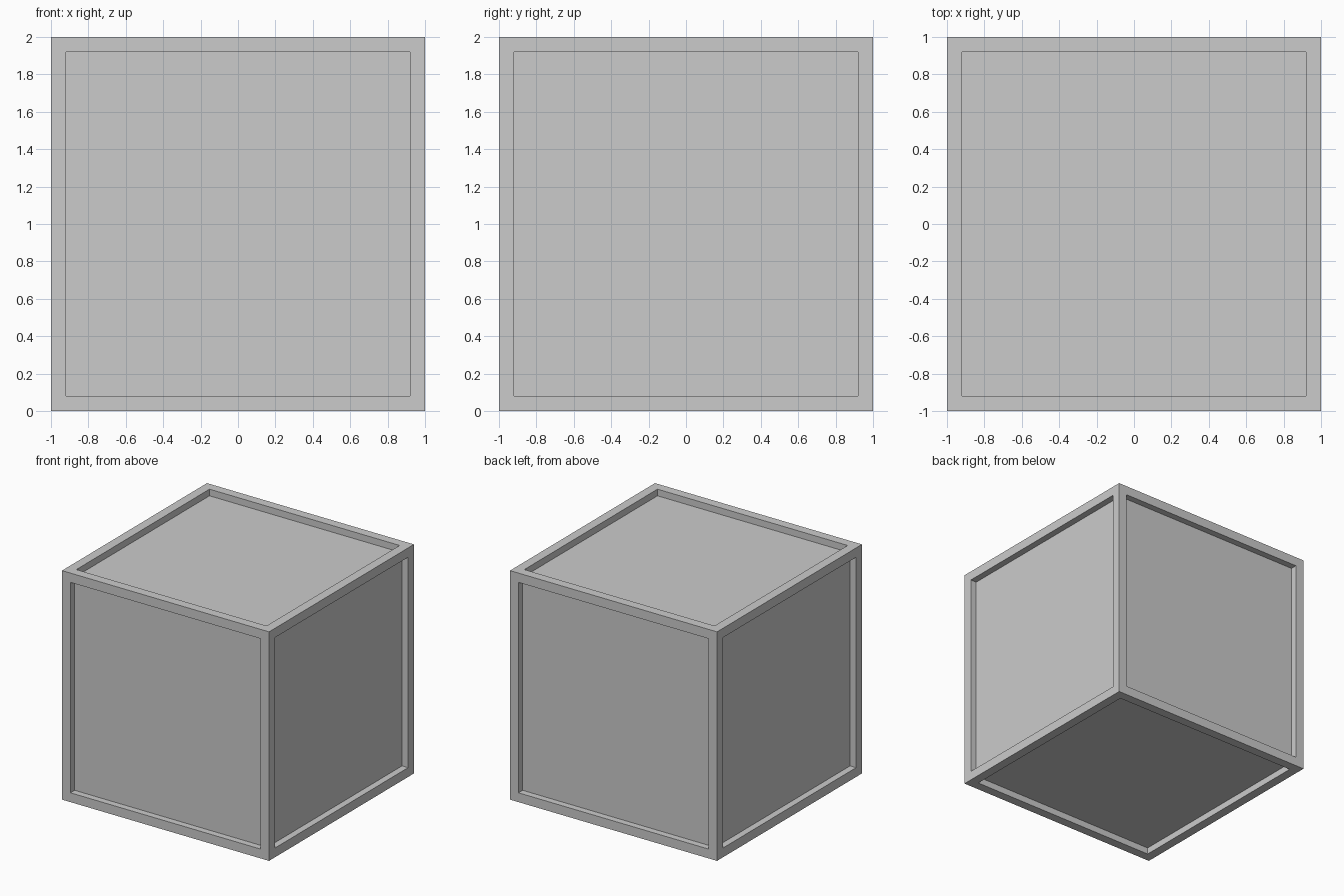
import bpy
import bmesh

HALF = 1.0       # half the side of the cube
BORDER = 0.115   # width of the frame around each panel
DEPTH = 0.058    # depth of the sunken panels

# Remove the default cube
default = bpy.data.objects.get("Cube")
if default:
    bpy.data.objects.remove(default, do_unlink=True)

# Plain grey material
grey = bpy.data.materials.new("light_grey")
grey.use_nodes = True
colour = (0.6, 0.6, 0.6, 1.0)
grey.diffuse_color = colour
grey.node_tree.nodes["Principled BSDF"].inputs["Base Color"].default_value = colour

# Crate: a cube with a frame and a sunken panel on every side
bm = bmesh.new()
bmesh.ops.create_cube(bm, size=2 * HALF)
panels = list(bm.faces)
bmesh.ops.inset_individual(bm, faces=panels, thickness=BORDER)

# Extrude each panel straight inward, giving square recess walls
for panel in panels:
    inward = -panel.normal.copy() * DEPTH
    result = bmesh.ops.extrude_discrete_faces(bm, faces=[panel])
    bmesh.ops.translate(bm, verts=result["faces"][0].verts, vec=inward)

bmesh.ops.translate(bm, verts=bm.verts, vec=(0, 0, HALF))
bmesh.ops.recalc_face_normals(bm, faces=bm.faces)

mesh = bpy.data.meshes.new("panelled_crate")
bm.to_mesh(mesh)
bm.free()
mesh.materials.append(grey)
crate = bpy.data.objects.new("panelled_crate", mesh)
bpy.context.scene.collection.objects.link(crate)
